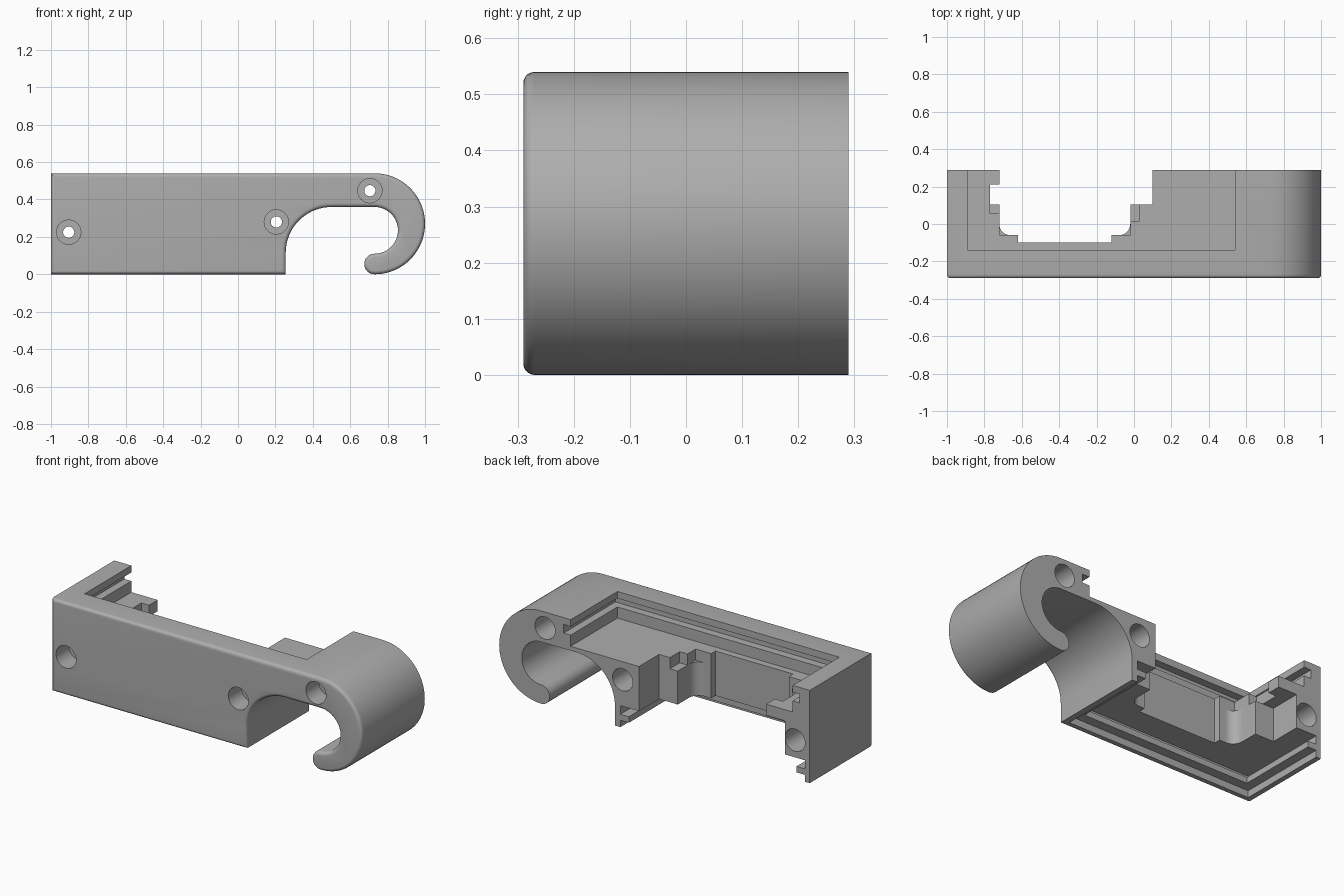
import bpy, bmesh, math
from mathutils import Vector

if "Cube" in bpy.data.objects:
    bpy.data.objects.remove(bpy.data.objects["Cube"], do_unlink=True)

grey = bpy.data.materials.new("plain_grey")
grey.use_nodes = True
colour = (0.42, 0.42, 0.42, 1)
grey.diffuse_color = colour
grey.node_tree.nodes["Principled BSDF"].inputs["Base Color"].default_value = colour

BACK, FRONT, PAST = 0.29, -0.29, 0.4


def arc(cx, cz, r, start, end, steps):
    """Points on an arc, angles in degrees."""
    angles = [math.radians(start + (end - start) * i / steps) for i in range(steps + 1)]
    return [(cx + r * math.cos(a), cz + r * math.sin(a)) for a in angles]


def prism(name, points, axis, lo, hi, round_lo=0):
    """Extrude a flat outline along y or z, optionally rounding the low end."""
    place = (lambda p, t: (p[0], t, p[1])) if axis == "y" else (lambda p, t: (p[0], p[1], t))
    bm = bmesh.new()
    base = bm.faces.new([bm.verts.new(place(p, lo)) for p in points])
    top = bmesh.ops.extrude_face_region(bm, geom=[base])["geom"]
    shift = Vector(place((0, 0), hi - lo))
    bmesh.ops.translate(bm, vec=shift, verts=[g for g in top if isinstance(g, bmesh.types.BMVert)])
    bmesh.ops.recalc_face_normals(bm, faces=bm.faces[:])
    if round_lo:
        rim = [e for e in bm.edges if all(abs(v.co.y - lo) < 1e-5 for v in e.verts)]
        bmesh.ops.bevel(bm, geom=rim, offset=round_lo, segments=5, profile=0.5, affect="EDGES")
    mesh = bpy.data.meshes.new(name)
    bm.to_mesh(mesh)
    bm.free()
    mesh.materials.append(grey)
    obj = bpy.data.objects.new(name, mesh)
    bpy.context.collection.objects.link(obj)
    return obj


def bay(x0, x1, y0, z0, z1):
    """Box cutter that runs out through the back."""
    return prism("cutter", [(x0, y0), (x1, y0), (x1, PAST), (x0, PAST)], "z", z0, z1)


# Body and hook outline, seen from the front
outline = [(-1, 0), (0.255, 0)]
outline += arc(0.5, 0.115, 0.245, 180, 90, 18)
outline += arc(0.73, 0.235, 0.125, 90, -90, 28)
outline += arc(0.73, 0.055, 0.055, 90, 270, 16)[1:]
outline += arc(0.73, 0.27, 0.27, -90, 90, 40)[1:]
outline += [(-1, 0.54)]
body = prism("hooked_housing_half", outline, "y", FRONT, BACK, 0.02)

# Top recess with lid groove
cutters = [bay(-0.89, 0.54, -0.14, 0.385, 0.6),
           bay(-0.935, 0.585, -0.185, 0.45, 0.5)]

# Bottom recess with rim step and lid groove
cutters += [bay(-0.915, 0.165, -0.195, -0.1, 0.125),
            bay(-0.97, 0.22, -0.25, -0.1, 0.04),
            bay(-0.97, 0.22, -0.25, 0.075, 0.125)]

# Central cavity with rounded inner corners
cavity = [(0.1, PAST), (0.1, 0.105), (-0.02, 0.105)]
cavity += arc(-0.08, 0, 0.06, 0, -90, 8)
cavity += [(-0.12, -0.06), (-0.12, -0.1), (-0.62, -0.1), (-0.62, -0.06)]
cavity += arc(-0.66, 0, 0.06, -90, -180, 8)
cavity += [(-0.72, 0.105), (-0.84, 0.105), (-0.84, PAST)]
cutters.append(prism("cutter", cavity, "z", 0.1, 0.32))

# Notched opening in the floor plate above the cavity
opening = [(0.1, PAST), (0.1, 0.105), (0.03, 0.105), (0.03, 0.015), (-0.02, 0.015),
           (-0.02, -0.06), (-0.12, -0.06), (-0.12, -0.1), (-0.62, -0.1),
           (-0.62, -0.06), (-0.72, -0.06), (-0.72, 0.055), (-0.77, 0.055),
           (-0.77, 0.21), (-0.72, 0.21), (-0.72, PAST)]
cutters.append(prism("cutter", opening, "z", 0.32, 0.42))

# Screw holes, counterbored at both ends
for x, z in [(-0.905, 0.225), (0.205, 0.28), (0.705, 0.447)]:
    for radius, lo, hi in [(0.03, -PAST, PAST), (0.065, -PAST, -0.17), (0.065, 0.14, PAST)]:
        cutters.append(prism("cutter", arc(x, z, radius, 0, 360, 32)[:-1], "y", lo, hi))

# Carve the body and discard the cutters
for cutter in cutters:
    mod = body.modifiers.new("cut", "BOOLEAN")
    mod.operation = "DIFFERENCE"
    mod.solver = "EXACT"
    mod.object = cutter
    cutter.hide_render = True
bpy.context.view_layer.update()
carved = bpy.data.meshes.new_from_object(body.evaluated_get(bpy.context.evaluated_depsgraph_get()))
body.modifiers.clear()
body.data = carved
for cutter in cutters:
    bpy.data.objects.remove(cutter, do_unlink=True)

# Smooth curves, crisp edges
bpy.ops.object.select_all(action="DESELECT")
body.select_set(True)
bpy.context.view_layer.objects.active = body
bpy.ops.object.shade_smooth_by_angle(angle=math.radians(30))
